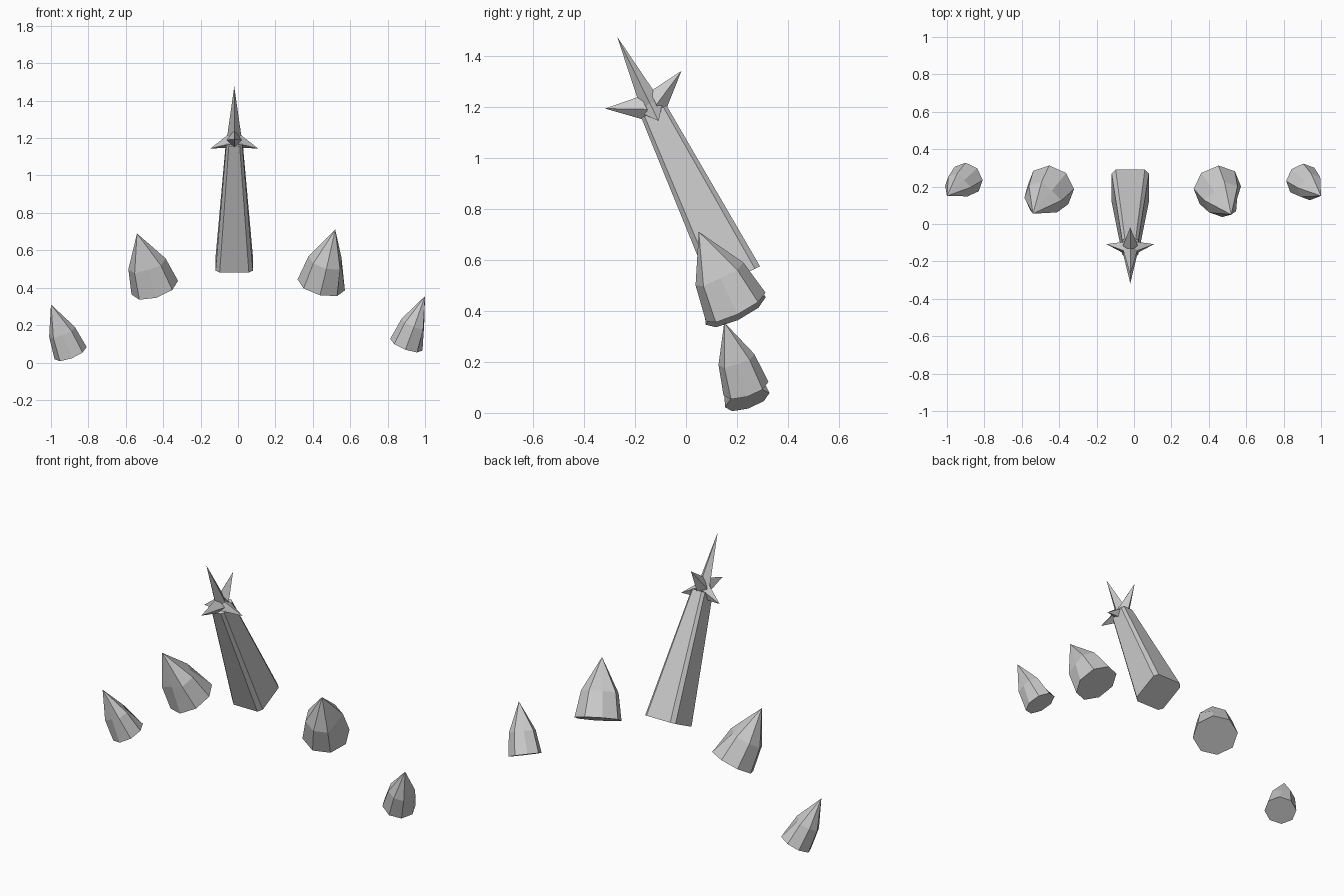
import bpy, bmesh
from math import cos, sin, radians
from mathutils import Vector

if "Cube" in bpy.data.objects:
    bpy.data.objects.remove(bpy.data.objects["Cube"])

GREY = (0.6, 0.6, 0.6, 1)
grey = bpy.data.materials.new("plain_grey")
grey.use_nodes = True
grey.diffuse_color = GREY
grey.node_tree.nodes["Principled BSDF"].inputs["Base Color"].default_value = GREY


def loft(name, rings, origin, axis, tip=None):
    """Skin local rings, close the base, end in a tip or a cap; aim local z along axis."""
    bm = bmesh.new()
    turn = Vector((0, 0, 1)).rotation_difference(Vector(axis))
    place = lambda p: bm.verts.new(Vector(origin) + turn @ Vector(p))
    rows = [[place(p) for p in ring] for ring in rings]
    count = len(rows[0])
    bm.faces.new(rows[0])
    for low, high in zip(rows, rows[1:]):
        for i in range(count):
            j = (i + 1) % count
            bm.faces.new((low[i], low[j], high[j], high[i]))
    if tip is None:
        bm.faces.new(rows[-1])
    else:
        end = place(tip)
        for i in range(count):
            bm.faces.new((rows[-1][i], rows[-1][(i + 1) % count], end))
    bmesh.ops.recalc_face_normals(bm, faces=bm.faces)
    mesh = bpy.data.meshes.new(name)
    bm.to_mesh(mesh)
    bm.free()
    mesh.materials.append(grey)
    ob = bpy.data.objects.new(name, mesh)
    bpy.context.collection.objects.link(ob)
    return ob


# Four faceted spikes: eight sides, bulging at mid height except on two ridges
def spike(name, base, apex, radius, roll):
    axis = Vector(apex) - Vector(base)
    length = axis.length

    def ring(height, factors):
        return [(radius * f * cos(radians(45 * k + roll)),
                 radius * f * sin(radians(45 * k + roll)), height)
                for k, f in enumerate(factors)]

    mid = [0.58 if k in (1, 6) else 0.8 for k in range(8)]
    loft(name, [ring(0, [1] * 8), ring(length * 0.44, mid)], base, axis, (0, 0, length))


spike("right_inner_spike", (-0.445, 0.195, 0.40), (-0.54, 0.055, 0.69), 0.13, 0)
spike("right_outer_spike", (-0.895, 0.24, 0.05), (-1.0, 0.15, 0.31), 0.092, 0)
spike("left_inner_spike", (0.445, 0.195, 0.415), (0.52, 0.05, 0.71), 0.13, 90)
spike("left_outer_spike", (0.9, 0.235, 0.095), (1.0, 0.15, 0.355), 0.092, 90)

# Leaning central shaft: a tapered box with chamfered corners
BASE = (-0.02, 0.195, 0.528)
AXIS = (0, -0.441, 0.898)


def chamfered(a, b, c, z):
    return [(a - c, -b, z), (a, c - b, z), (a, b - c, z), (a - c, b, z),
            (c - a, b, z), (-a, b - c, z), (-a, c - b, z), (c - a, -b, z)]


loft("shaft", [chamfered(0.1, 0.106, 0.022, 0), chamfered(0.043, 0.055, 0.014, 0.728)],
     BASE, AXIS)

# Pointed star head: a tall blade and four side points
blade = [(0.042, 0, 0.71), (0, 0.045, 0.71), (-0.042, 0, 0.71), (0, -0.045, 0.71)]
shoulder = [(x * 0.8, y * 0.8, 0.795) for x, y, z in blade]
loft("star_blade", [blade, shoulder], BASE, AXIS, (0, 0, 1.055))


def star_point(name, d, reach, tip_height, low, high):
    side = Vector((-d.y, d.x, 0)) * 0.04
    up = Vector((0, 0, 1))
    root = d * 0.02
    middle = root + up * (low + high) / 2
    ring = [root + up * low, middle + side, root + up * high, middle - side]
    loft(name, [ring], BASE, AXIS, d * reach + up * tip_height)


for label, sign in (("left", 1), ("right", -1)):
    star_point(label + "_star_point", Vector((sign, 0, 0)), 0.127, 0.687, 0.69, 0.78)
for label, sign in (("back", 1), ("front", -1)):
    star_point(label + "_star_point", Vector((0, sign, 0)), 0.167, 0.823, 0.69, 0.805)
